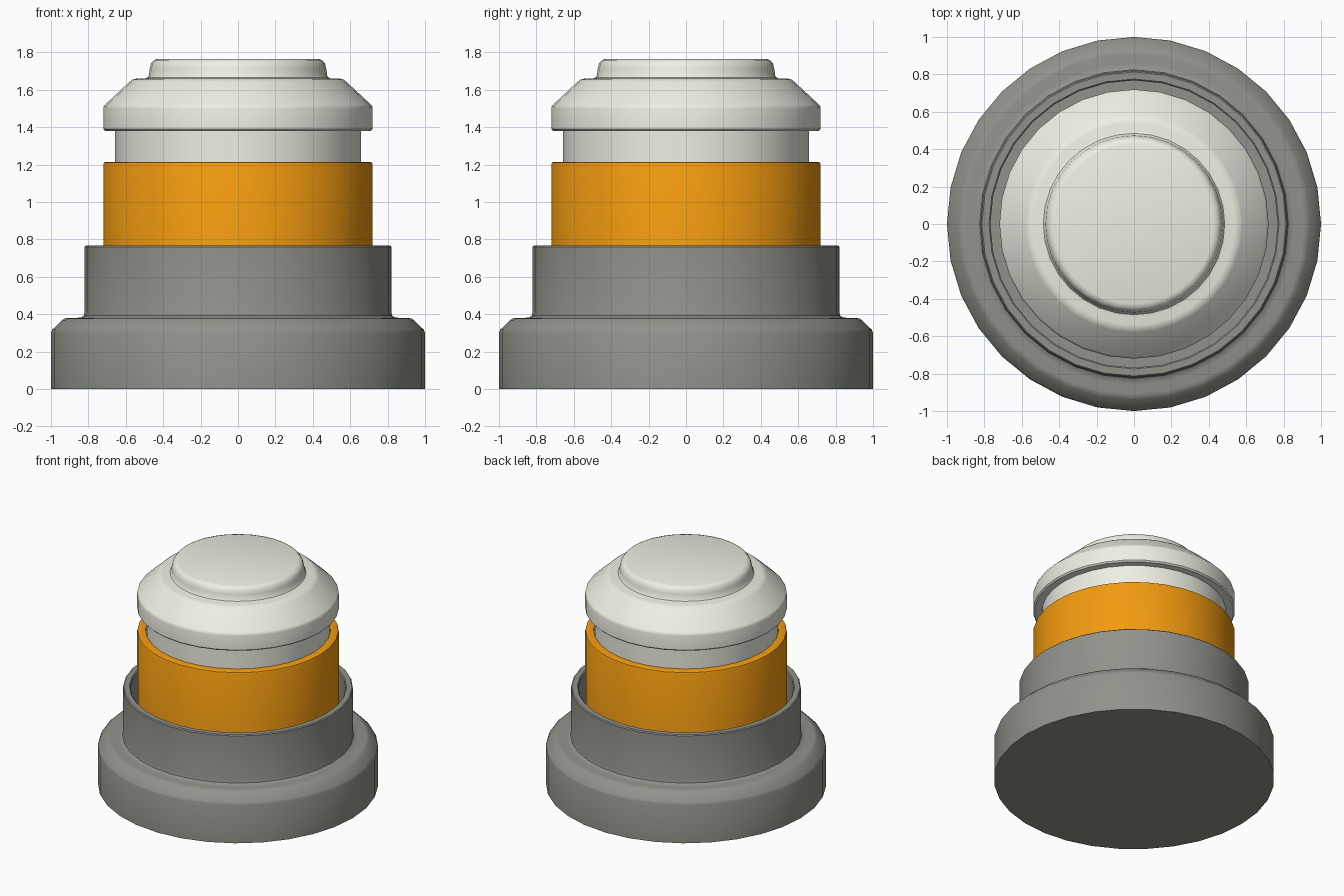
import bpy, bmesh, math

if "Cube" in bpy.data.objects:
    bpy.data.objects.remove(bpy.data.objects["Cube"])

SIDES = 32


def material(name, color):
    m = bpy.data.materials.new(name)
    m.diffuse_color = (*color, 1)
    m.use_nodes = True
    m.node_tree.nodes["Principled BSDF"].inputs["Base Color"].default_value = m.diffuse_color
    return m


def lathe(name, profile, mat, closed=False):
    """Spin an (r, z) profile around z; closed profiles make rings."""
    bm = bmesh.new()
    pts = profile + profile[:1] if closed else profile
    verts = [bm.verts.new((r, 0, z)) for r, z in pts]
    edges = [bm.edges.new(p) for p in zip(verts, verts[1:])]
    bmesh.ops.spin(bm, geom=verts + edges, cent=(0, 0, 0), axis=(0, 0, 1),
                   angle=2 * math.pi, steps=SIDES, use_duplicate=False)
    bmesh.ops.remove_doubles(bm, verts=bm.verts[:], dist=0.0005)
    bmesh.ops.recalc_face_normals(bm, faces=bm.faces[:])
    me = bpy.data.meshes.new(name)
    bm.to_mesh(me)
    bm.free()
    me.materials.append(mat)
    ob = bpy.data.objects.new(name, me)
    bpy.context.collection.objects.link(ob)
    bpy.ops.object.select_all(action='DESELECT')
    ob.select_set(True)
    bpy.context.view_layer.objects.active = ob
    bpy.ops.object.shade_smooth_by_angle(angle=math.radians(35))
    return ob


grey = material("dark_grey", (0.29, 0.29, 0.26))
orange = material("orange", (0.9, 0.33, 0.005))
cream = material("cream", (0.86, 0.86, 0.77))

# Wide foot with a thin-walled open collar
lathe("base", [
    (0, 0), (1, 0), (1, 0.30), (0.993, 0.317), (0.94, 0.368),
    (0.927, 0.377), (0.91, 0.38), (0.86, 0.38), (0.838, 0.383),
    (0.825, 0.392), (0.82, 0.41), (0.82, 0.76), (0.813, 0.767),
    (0.775, 0.767), (0.768, 0.76), (0.768, 0.38), (0, 0.38)], grey)

# Coloured sleeve standing in the collar
lathe("sleeve", [
    (0.66, 0.38), (0.72, 0.38), (0.72, 1.20), (0.716, 1.21), (0.706, 1.214),
    (0.66, 1.214)], orange, closed=True)

# Plunger: neck, flared head and raised top disc
lathe("plunger", [
    (0, 0.38), (0.658, 0.38), (0.658, 1.38), (0.71, 1.38), (0.72, 1.39),
    (0.72, 1.50), (0.717, 1.512), (0.71, 1.521),
    (0.58, 1.642), (0.565, 1.654), (0.54, 1.66),
    (0.50, 1.66), (0.485, 1.664), (0.477, 1.675), (0.473, 1.71),
    (0.465, 1.74), (0.45, 1.758), (0.428, 1.765), (0, 1.765)], cream)
